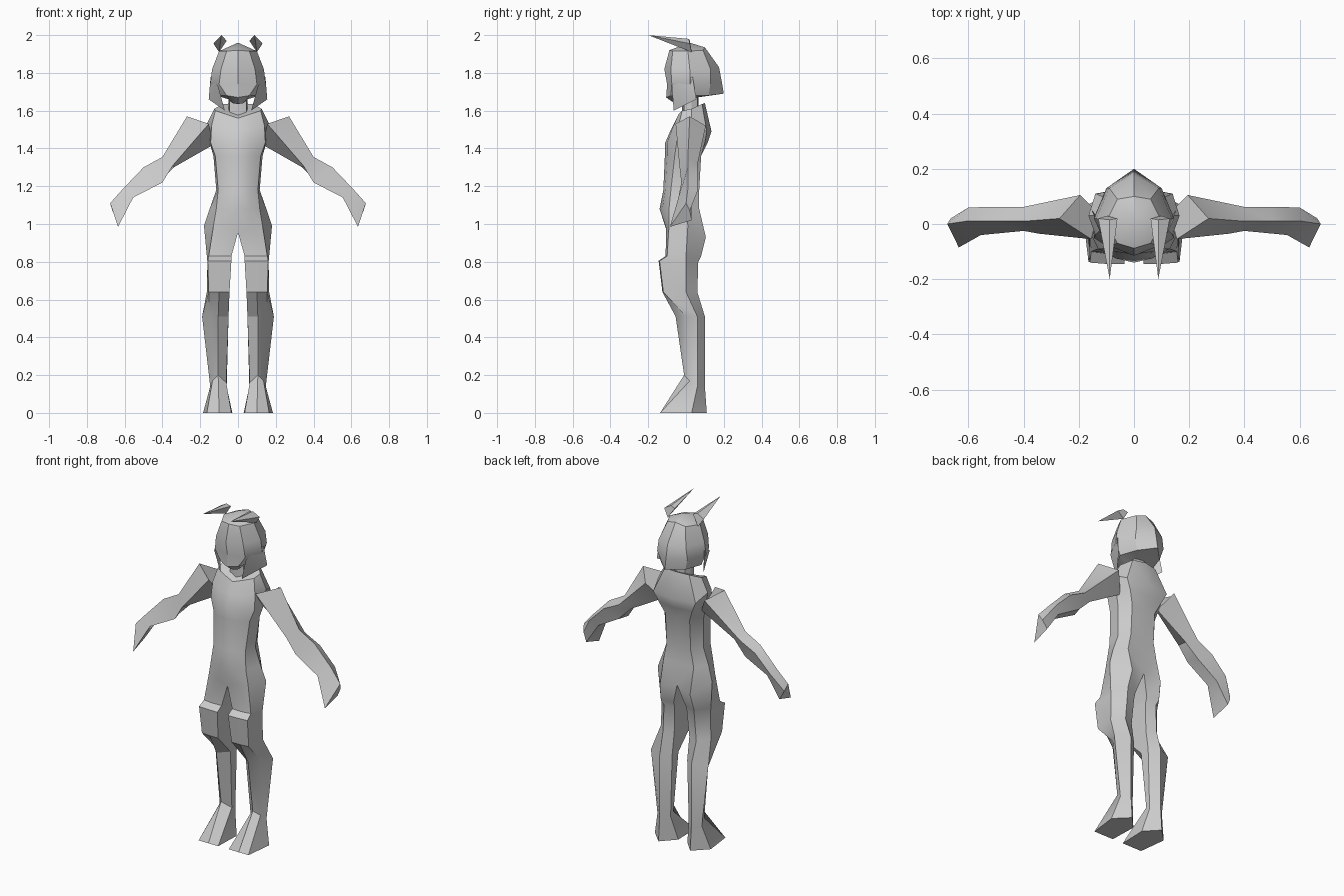
import bpy, bmesh, math

grey = bpy.data.materials.new("plain grey")
grey.diffuse_color = (0.6, 0.6, 0.6, 1)


def loft(bm, rings, closed=True, cap_start=False, cap_end=False):
    """Skin a list of equal rings on the right side and again mirrored on the left."""
    for s in (1, -1):
        vs = [[bm.verts.new((s * x, y, z)) for x, y, z in r] for r in rings]
        n = len(rings[0])
        for a, b in zip(vs, vs[1:]):
            for i in range(n if closed else n - 1):
                j = (i + 1) % n
                bm.faces.new((a[i], a[j], b[j], b[i]))
        if cap_start:
            bm.faces.new(vs[0])
        if cap_end:
            bm.faces.new(vs[-1])


def finish(name, bm, angle=32):
    bmesh.ops.remove_doubles(bm, verts=bm.verts, dist=0.0005)
    bmesh.ops.dissolve_degenerate(bm, edges=bm.edges, dist=0.0005)
    bmesh.ops.recalc_face_normals(bm, faces=bm.faces)
    me = bpy.data.meshes.new(name)
    bm.to_mesh(me)
    bm.free()
    me.materials.append(grey)
    ob = bpy.data.objects.new(name, me)
    bpy.context.collection.objects.link(ob)
    bpy.ops.object.select_all(action='DESELECT')
    ob.select_set(True)
    bpy.context.view_layer.objects.active = ob
    bpy.ops.object.shade_smooth_by_angle(angle=math.radians(angle))
    return ob


# Body: half rings run front centre, front, front edge, side, back, back centre
torso = [
    [(0, -.05, 1.56), (.06, -.04, 1.58), (.12, -.02, 1.6), (.125, .03, 1.61), (.08, .085, 1.635), (0, .1, 1.64)],
    [(0, -.08, 1.5), (.07, -.075, 1.5), (.14, -.04, 1.52), (.165, .03, 1.53), (.14, .11, 1.49), (0, .135, 1.49)],
    [(0, -.11, 1.43), (.07, -.1, 1.43), (.145, -.05, 1.43), (.15, .03, 1.43), (.11, .1, 1.43), (0, .115, 1.43)],
    [(0, -.112, 1.36), (.065, -.1, 1.36), (.12, -.06, 1.36), (.13, .02, 1.36), (.08, .08, 1.36), (0, .08, 1.36)],
    [(0, -.12, 1.18), (.06, -.11, 1.18), (.105, -.08, 1.18), (.115, 0, 1.18), (.08, .07, 1.18), (0, .07, 1.18)],
    [(0, -.14, 1.08), (.065, -.125, 1.08), (.115, -.09, 1.08), (.15, 0, 1.08), (.1, .07, 1.08), (0, .07, 1.08)],
    [(0, -.1, .955), (.065, -.105, .98), (.13, -.09, .99), (.18, .01, .99), (.1, .105, .93), (0, .085, .955)],
]
# Legs: thigh, guard ledge, knee, ankle, foot
legs = [
    torso[-1],
    [(.035, -.105, .83), (.095, -.108, .83), (.155, -.1, .83), (.165, 0, .83), (.11, .08, .83), (.04, .06, .83)],
    [(.035, -.145, .805), (.095, -.145, .805), (.16, -.14, .805), (.162, 0, .8), (.1, .065, .8), (.04, .05, .8)],
    [(.045, -.125, .64), (.1, -.125, .64), (.155, -.12, .64), (.165, 0, .64), (.11, .06, .64), (.05, .04, .64)],
    [(.05, 0, .51), (.105, -.055, .51), (.15, 0, .51), (.19, .06, .51), (.105, .1, .51), (.05, .06, .51)],
    [(.062, .03, .16), (.105, -.01, .2), (.135, .02, .17), (.147, .06, .14), (.105, .1, .14), (.06, .06, .14)],
    [(.035, -.137, 0), (.1, -.137, 0), (.165, -.137, 0), (.185, .03, 0), (.105, .11, 0), (.03, .03, 0)],
]
bm = bmesh.new()
loft(bm, torso, closed=False, cap_start=True)
loft(bm, legs, cap_end=True)
finish("body", bm)

# Arms: rings run top, front, bottom, back
arms = [
    [(.27, .02, 1.57), (.155, -.055, 1.53), (.13, .04, 1.42), (.195, .105, 1.52)],
    [(.40, .01, 1.355), (.345, -.035, 1.31), (.34, .03, 1.30), (.40, .062, 1.32)],
    [(.50, .01, 1.30), (.40, -.025, 1.22), (.42, .04, 1.22), (.50, .062, 1.27)],
    [(.61, .01, 1.185), (.555, -.04, 1.14), (.56, .03, 1.14), (.60, .06, 1.17)],
    [(.677, 0, 1.11), (.635, -.085, .985), (.64, .03, 1.02), (.665, .02, 1.07)],
]
bm = bmesh.new()
loft(bm, arms, cap_start=True, cap_end=True)
finish("arms", bm)

# Neck
neck = [[(0, -.02, z), (.045, -.01, z), (.05, .03, z), (.035, .06, z), (0, .065, z)] for z in (1.54, 1.69)]
bm = bmesh.new()
loft(bm, neck, closed=False)
finish("neck", bm)

# Head with swept back hair
head = [
    [(0, .02, 1.96)] * 5,
    [(0, -.088, 1.92), (.06, -.07, 1.915), (.1, .01, 1.915), (.06, .09, 1.92), (0, .1, 1.935)],
    [(0, -.115, 1.82), (.09, -.08, 1.82), (.137, .02, 1.82), (.09, .13, 1.82), (0, .175, 1.83)],
    [(0, -.1, 1.74), (.1, -.075, 1.74), (.146, .02, 1.75), (.1, .13, 1.75), (0, .19, 1.75)],
    [(0, -.105, 1.67), (.06, -.08, 1.68), (.115, .02, 1.68), (.08, .12, 1.68), (0, .2, 1.69)],
    [(0, -.055, 1.635), (.03, -.045, 1.64), (.05, 0, 1.66), (.05, .05, 1.67), (0, .06, 1.67)],
]
bm = bmesh.new()
loft(bm, head, closed=False, cap_end=True)
finish("head", bm)

# Side hair locks
bm = bmesh.new()
loft(bm, [[(.145, .035, 1.78), (.155, .055, 1.66), (.105, -.075, 1.73)],
          [(.07, -.065, 1.6)] * 3], cap_start=True)
finish("hair_locks", bm)

# Forward pointing horns
bm = bmesh.new()
loft(bm, [[(.13, .02, 1.955), (.1, .03, 1.91), (.06, .02, 1.97), (.088, .015, 1.98)],
          [(.088, -.2, 2.0)] * 4], cap_start=True)
finish("horns", bm)
